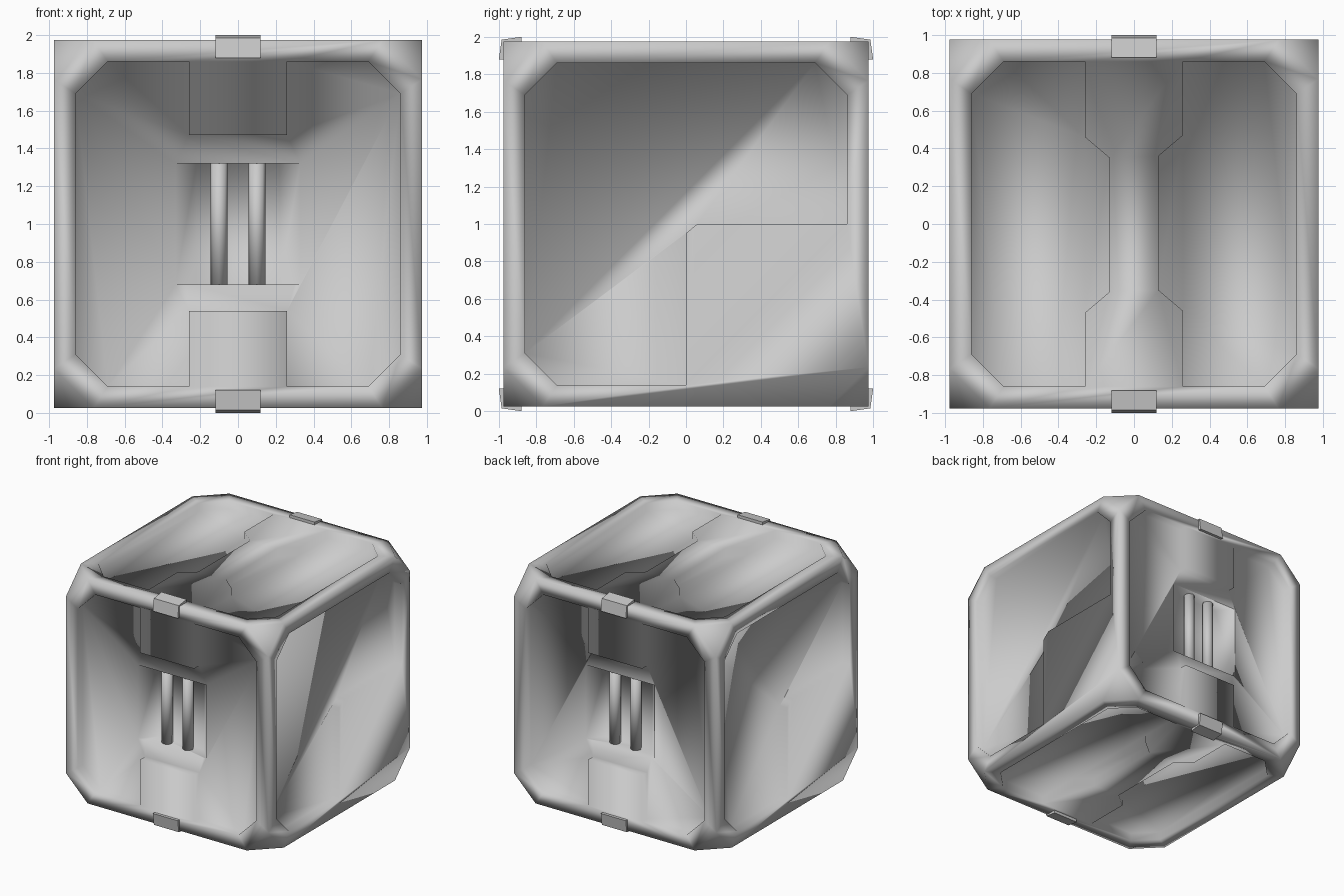
import bpy, bmesh
from math import pi
from mathutils import Matrix, Vector

cube = bpy.data.objects.get("Cube")
if cube:
    bpy.data.objects.remove(cube)

grey = bpy.data.materials.new("plain_grey")
grey.use_nodes = True
color = (0.6, 0.6, 0.6, 1)
grey.diffuse_color = color
grey.node_tree.nodes["Principled BSDF"].inputs["Base Color"].default_value = color

HALF, FLOOR = 0.975, 0.905
LIFT = Matrix.Translation((0, 0, 1))


def basis(u, v, n):
    return Matrix((u, v, n)).transposed().to_4x4()


FRONT = basis((1, 0, 0), (0, 0, 1), (0, -1, 0))
RIGHT = basis((0, 1, 0), (0, 0, 1), (1, 0, 0))
TOP = Matrix.Identity(4)
TURN_Z = Matrix.Rotation(pi, 4, 'Z')
TURN_Y = Matrix.Rotation(pi, 4, 'Y')


def make_object(name, bm, smooth=True):
    bmesh.ops.recalc_face_normals(bm, faces=bm.faces[:])
    bm.transform(LIFT)
    for f in bm.faces:
        f.smooth = smooth
    mesh = bpy.data.meshes.new(name)
    bm.to_mesh(mesh)
    bm.free()
    mesh.materials.append(grey)
    ob = bpy.data.objects.new(name, mesh)
    bpy.context.collection.objects.link(ob)
    return ob


def add_prism(bm, profile, low, high, matrix):
    """Extrude a flat outline from low to high along the face normal."""
    verts = [bm.verts.new(matrix @ Vector((u, v, low))) for u, v in profile]
    face = bm.faces.new(verts)
    top = bmesh.ops.extrude_face_region(bm, geom=[face])["geom"]
    moved = [g for g in top if isinstance(g, bmesh.types.BMVert)]
    step = matrix.to_3x3() @ Vector((0, 0, high - low))
    bmesh.ops.translate(bm, verts=moved, vec=step)


# Body: cube with cut corners
bm = bmesh.new()
bmesh.ops.create_cube(bm, size=2 * HALF)
bmesh.ops.bevel(bm, geom=bm.verts[:], offset=0.21, segments=1, affect='VERTICES')
body = make_object("crate_body", bm)

# Recess outlines
half = [(0.26, -0.46), (0.26, -0.86), (0.69, -0.86), (0.86, -0.69),
        (0.86, 0.69), (0.69, 0.86), (0.26, 0.86), (0.26, 0.47)]
end_panel = half + [(-u, v) for u, v in reversed(half)]
side_panel = [(-0.69, -0.86), (0, -0.86), (0, -0.05), (0.06, 0), (0.86, 0),
              (0.86, 0.69), (0.69, 0.86), (-0.69, 0.86), (-0.86, 0.69), (-0.86, -0.69)]
lid_panel = half + [(0.13, 0.36), (0.13, -0.35)]

panels = bmesh.new()
for turn in (TOP, TURN_Z):
    add_prism(panels, end_panel, FLOOR, 1.1, turn @ FRONT)
    add_prism(panels, side_panel, FLOOR, 1.1, turn @ RIGHT)
    for flip in (TOP, TURN_Y):
        add_prism(panels, lid_panel, FLOOR, 1.1, flip @ turn)

# Vent slots with sloped sides in the front and back
slots = bmesh.new()
slot = [(-0.33, -0.95), (-0.33, -FLOOR), (-0.22, -0.78),
        (0.22, -0.78), (0.33, -FLOOR), (0.33, -0.95)]
for turn in (TOP, TURN_Z):
    add_prism(slots, slot, -0.32, 0.32, turn)

for name, cutter_mesh in (("panel_cutter", panels), ("slot_cutter", slots)):
    cutter = make_object(name, cutter_mesh)
    cutter.hide_render = True
    mod = body.modifiers.new(name, 'BOOLEAN')
    mod.operation = 'DIFFERENCE'
    mod.solver = 'EXACT'
    mod.object = cutter
    bpy.context.view_layer.objects.active = body
    bpy.ops.object.modifier_apply(modifier=mod.name)
    bpy.data.objects.remove(cutter)

# Vent bars
for side, turn in (("front", TOP), ("back", TURN_Z)):
    for label, x in (("right", -0.1), ("left", 0.1)):
        bm = bmesh.new()
        place = turn @ Matrix.Translation((x, -0.83, 0))
        bmesh.ops.create_cone(bm, cap_ends=True, segments=8, radius1=0.045,
                              radius2=0.045, depth=0.65, matrix=place)
        make_object(f"{side}_{label}_vent_bar", bm)

# Edge clips wrapped over the front and back edges
clip = [(0.88, 0.95), (0.88, 1.0), (0.985, 0.985), (1.0, 0.88), (0.95, 0.88), (0.95, 0.95)]
for side, sy in (("front", -1), ("back", 1)):
    for level, sz in (("top", 1), ("bottom", -1)):
        bm = bmesh.new()
        add_prism(bm, [(sy * a, sz * b) for a, b in clip], -0.12, 0.12, RIGHT)
        make_object(f"{side}_{level}_clip", bm, False)
